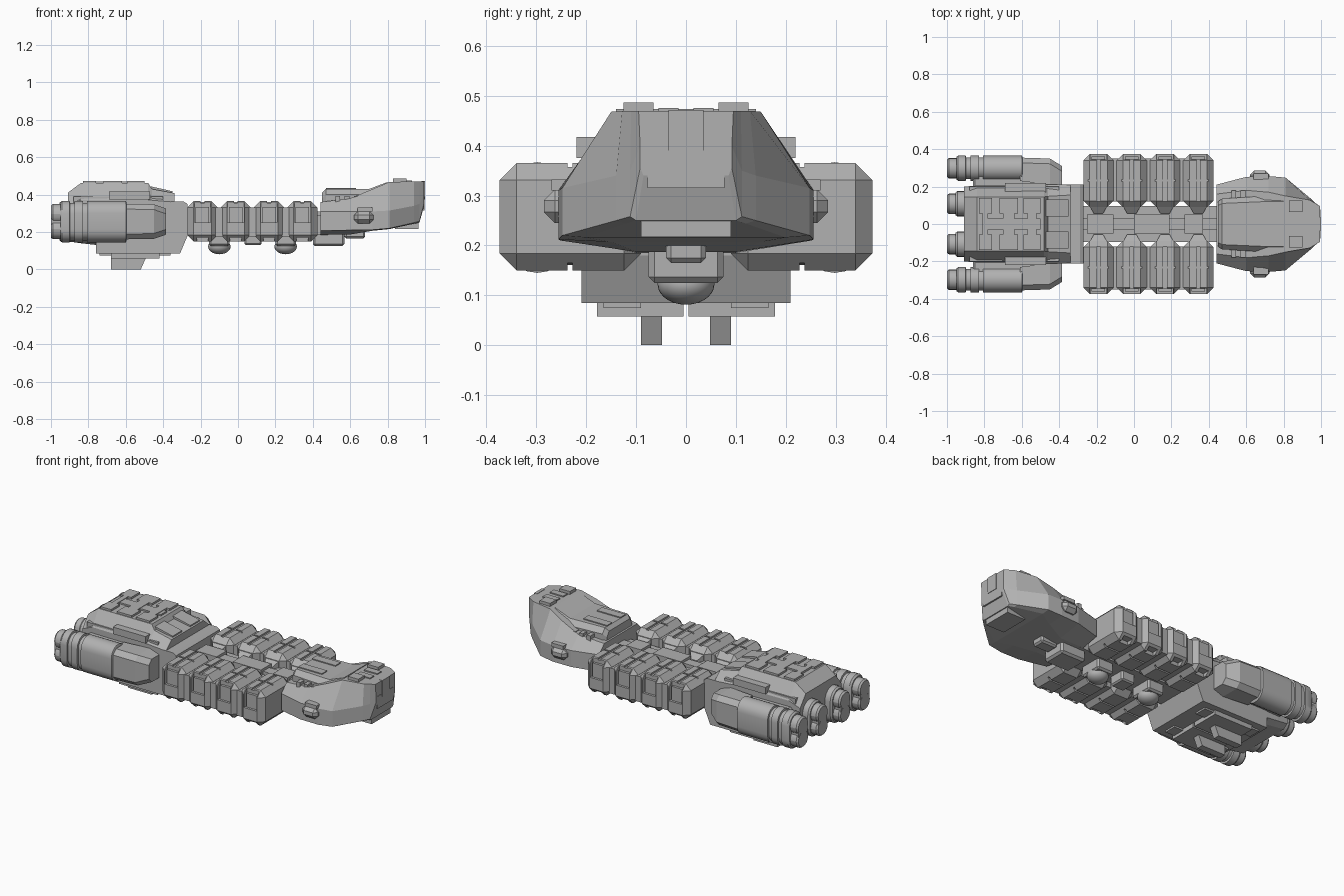
import bpy, bmesh, math
from mathutils import Vector

if "Cube" in bpy.data.objects:
    bpy.data.objects.remove(bpy.data.objects["Cube"])

GREY = (0.44, 0.44, 0.44, 1)
hull_grey = bpy.data.materials.new("hull_grey")
hull_grey.use_nodes = True
hull_grey.diffuse_color = GREY
hull_grey.node_tree.nodes["Principled BSDF"].inputs["Base Color"].default_value = GREY


def finish(name, bm, smooth=False, bevel=0):
    bmesh.ops.recalc_face_normals(bm, faces=bm.faces)
    mesh = bpy.data.meshes.new(name)
    bm.to_mesh(mesh)
    bm.free()
    mesh.materials.append(hull_grey)
    obj = bpy.data.objects.new(name, mesh)
    bpy.context.collection.objects.link(obj)
    if bevel:
        mod = obj.modifiers.new("chamfer", "BEVEL")
        mod.width = bevel
        mod.segments = 1
    if smooth:
        bpy.ops.object.select_all(action="DESELECT")
        obj.select_set(True)
        bpy.context.view_layer.objects.active = obj
        bpy.ops.object.shade_smooth_by_angle(angle=math.radians(35))
    return obj


def skin(name, rings, smooth=False, bevel=0):
    """Join equal rings of points into a closed skin."""
    bm = bmesh.new()
    loops = [[bm.verts.new(p) for p in ring] for ring in rings]
    count = len(loops[0])
    for a, b in zip(loops, loops[1:]):
        for i in range(count):
            j = (i + 1) % count
            bm.faces.new((a[i], a[j], b[j], b[i]))
    bm.faces.new(loops[0])
    bm.faces.new(loops[-1])
    return finish(name, bm, smooth, bevel)


def box(name, x, y, z, bevel=0):
    rings = [[(px, y[0], z[0]), (px, y[1], z[0]), (px, y[1], z[1]), (px, y[0], z[1])] for px in x]
    return skin(name, rings, bevel=bevel)


def pair(name, x, y, z, bevel=0):
    box("left_" + name, x, y, z, bevel)
    box("right_" + name, x, (-y[1], -y[0]), z, bevel)


def prism(name, outline, y0, y1):
    return skin(name, [[(x, y, z) for x, z in outline] for y in (y0, y1)])


def hull(name, sections):
    """Each section: x, floor y/z, side y, side low/high z, roof y/z."""
    rings = []
    for x, fy, fz, sy, low, high, ry, rz in sections:
        half = [(fy, fz), (sy, low), (sy, high), (ry, rz)]
        full = half + [(-y, z) for y, z in reversed(half)]
        rings.append([(x, y, z) for y, z in full])
    return skin(name, rings)


def pod(name, y, z, profile, steps=10):
    """Upright pill swept along x; profile rows: x, half width, half height."""
    rings = []
    for x, w, h in profile:
        ring = []
        for end in (0, 1):
            for i in range(steps + 1):
                a = math.pi * (end + i / steps)
                lift = (h - w) * (1 - 2 * end)
                ring.append((x, y + w * math.cos(a), z + lift + w * math.sin(a)))
        rings.append(ring)
    return skin(name, rings, smooth=True)


def cut(obj, name, x, y, z):
    cutter = box(name, x, y, z)
    cutter.hide_render = True
    cutter.hide_viewport = True
    cutter.display_type = "WIRE"
    mod = obj.modifiers.new("recess", "BOOLEAN")
    mod.object = cutter
    mod.solver = "EXACT"


def sided(side, near, far):
    return tuple(sorted((side * near, side * far)))


# Cargo containers in two rows of four
for col in range(4):
    cx = -0.19 + 0.178 * col
    for side, label in ((1, "left"), (-1, "right")):
        tag = f"{label}_{col + 1}"
        crate = box("container_" + tag, (cx - 0.081, cx + 0.081), sided(side, 0.09, 0.374), (0.15, 0.365), 0.034)
        cut(crate, "side_cutter_" + tag, (cx - 0.043, cx + 0.043), sided(side, 0.345, 0.4), (0.25, 0.4))
        cut(crate, "seam_cutter_" + tag, (cx - 0.1, cx + 0.1), sided(side, 0.228, 0.238), (0.357, 0.4))
        cut(crate, "floor_cutter_" + tag, (cx - 0.1, cx + 0.1), sided(side, 0.228, 0.238), (0.1, 0.165))
        cut(crate, "slot_cutter_" + tag, (cx - 0.01, cx + 0.01), sided(side, 0.12, 0.4), (0.355, 0.4))
        cut(crate, "keel_cutter_" + tag, (cx - 0.03, cx + 0.03), sided(side, 0.32, 0.4), (0.1, 0.172))
        box("hatch_" + tag, (cx - 0.036, cx + 0.036), sided(side, 0.32, 0.36), (0.245, 0.335))
        # Clamp narrows toward the spine
        skin("clamp_" + tag, [[(cx - w, side * y, 0.19), (cx + w, side * y, 0.19),
                               (cx + w, side * y, top), (cx - w, side * y, top)]
                              for y, w, top in ((0.055, 0.024, 0.3), (0.1, 0.05, 0.335))])
        if col < 3:
            box("coupling_" + tag, (cx + 0.07, cx + 0.11), sided(side, 0.12, 0.35), (0.175, 0.33))

# Spine and its underside
box("spine", (-0.32, 0.47), (-0.095, 0.095), (0.185, 0.29))
box("spine_ridge", (-0.3, 0.46), (-0.03, 0.03), (0.28, 0.31))
for i, (a, b) in enumerate(((-0.25, -0.11), (0, 0.19), (0.27, 0.37))):
    box(f"spine_block_{i + 1}", (a, b), (-0.05, 0.05), (0.28, 0.325))
box("keel_block", (0.035, 0.125), (-0.05, 0.05), (0.13, 0.2), 0.008)
for i, x in enumerate((-0.1, 0.255)):
    box(f"turret_mount_{i + 1}", (x - 0.055, x + 0.055), (-0.07, 0.07), (0.125, 0.2), 0.01)
    bm = bmesh.new()
    bmesh.ops.create_uvsphere(bm, u_segments=28, v_segments=14, radius=0.06)
    bmesh.ops.scale(bm, vec=Vector((1, 0.95, 0.68)), verts=bm.verts)
    bmesh.ops.translate(bm, vec=Vector((x, 0, 0.122)), verts=bm.verts)
    finish(f"turret_dome_{i + 1}", bm, smooth=True)

# Command head
hull("command_head", [
    (0.44, 0.1, 0.185, 0.21, 0.207, 0.31, 0.16, 0.36),
    (0.6, 0.1, 0.187, 0.252, 0.21, 0.31, 0.18, 0.38),
    (0.72, 0.15, 0.207, 0.256, 0.212, 0.31, 0.17, 0.43),
    (0.81, 0.2, 0.216, 0.248, 0.22, 0.315, 0.15, 0.468),
    (0.94, 0.12, 0.244, 0.14, 0.25, 0.34, 0.128, 0.47),
    (0.97, 0.1, 0.25, 0.112, 0.258, 0.35, 0.11, 0.47),
    (0.995, 0.085, 0.34, 0.092, 0.355, 0.4, 0.095, 0.47)])
hull("upper_deck", [
    (0.45, 0.1, 0.3, 0.12, 0.32, 0.38, 0.1, 0.41),
    (0.47, 0.11, 0.3, 0.135, 0.32, 0.4, 0.11, 0.43),
    (0.7, 0.11, 0.3, 0.15, 0.32, 0.4, 0.12, 0.43),
    (0.8, 0.11, 0.3, 0.14, 0.32, 0.42, 0.12, 0.468)])
box("nose_panel", (0.98, 1), (-0.035, 0.035), (0.375, 0.472))
box("nose_base", (0.95, 0.997), (-0.077, 0.077), (0.315, 0.39))
box("chin_lip", (0.84, 0.965), (-0.09, 0.09), (0.217, 0.25))
box("neck_block", (0.4, 0.57), (-0.075, 0.075), (0.125, 0.22), 0.012)
box("chin_sensor", (0.57, 0.68), (-0.04, 0.04), (0.165, 0.22), 0.01)
pair("brow_pad", (0.83, 0.9), (0.065, 0.125), (0.46, 0.487))
pair("roof_plate", (0.84, 0.93), (0.015, 0.055), (0.46, 0.476))
pair("deck_rail", (0.47, 0.63), (0.04, 0.09), (0.41, 0.436))
pair("side_thruster", (0.62, 0.725), (0.22, 0.285), (0.245, 0.312), 0.022)
pair("thruster_cap", (0.64, 0.72), (0.2, 0.27), (0.31, 0.332))
pair("cheek_plate", (0.46, 0.56), (0.15, 0.215), (0.22, 0.28))
for i in range(3):
    x = 0.52 + 0.05 * i
    pair(f"deck_vane_{i + 1}", (x, x + 0.025), (0.12, 0.18), (0.35, 0.392))

# Engine section body
hull("engine_body", [
    (-0.91, 0.17, 0.15, 0.2, 0.17, 0.34, 0.145, 0.41),
    (-0.84, 0.17, 0.14, 0.205, 0.16, 0.37, 0.145, 0.462),
    (-0.48, 0.17, 0.1, 0.21, 0.12, 0.37, 0.145, 0.462),
    (-0.46, 0.17, 0.1, 0.21, 0.12, 0.37, 0.148, 0.43),
    (-0.34, 0.17, 0.1, 0.21, 0.12, 0.36, 0.155, 0.408)])
prism("engine_keel", [(-0.76, 0.085), (-0.31, 0.085), (-0.27, 0.18), (-0.27, 0.35), (-0.29, 0.362),
                      (-0.36, 0.362), (-0.76, 0.25)], -0.21, 0.21)
pair("belly_plate", (-0.68, -0.42), (0.005, 0.178), (0.058, 0.1))
pair("belly_step", (-0.74, -0.36), (0.09, 0.165), (0.075, 0.1))
for side, label in ((1, "left"), (-1, "right")):
    prism(label + "_keel_fin", [(-0.68, 0.09), (-0.68, 0), (-0.52, 0), (-0.48, 0.09)], side * 0.048, side * 0.09)

# Roof plating and side bars
box("roof_spine", (-0.8, -0.5), (-0.03, 0.03), (0.45, 0.471))
for i, (a, b) in enumerate(((-0.83, -0.76), (-0.72, -0.62), (-0.59, -0.5))):
    pair(f"roof_slab_{i + 1}", (a, b), (0.055, 0.14), (0.45, 0.474))
    box(f"roof_bar_{i + 1}", (a + 0.02, b - 0.02), (-0.06, 0.06), (0.45, 0.474))
pair("side_bar", (-0.69, -0.47), (0.15, 0.22), (0.375, 0.417))
pair("side_rail", (-0.88, -0.4), (0.15, 0.2), (0.35, 0.39))
for side, label in ((1, "left"), (-1, "right")):
    prism(label + "_slope_plate", [(-0.47, 0.42), (-0.47, 0.445), (-0.35, 0.418), (-0.35, 0.4)], side * 0.04, side * 0.13)

# Engine pods and twin nozzles
MID = 0.256
for side, label in ((1, "left"), (-1, "right")):
    pod(label + "_engine_pod", side * 0.298, MID, [
        (-0.95, 0.06, 0.102), (-0.94, 0.067, 0.111), (-0.9, 0.067, 0.111), (-0.898, 0.058, 0.1),
        (-0.875, 0.058, 0.1), (-0.873, 0.067, 0.111), (-0.83, 0.067, 0.111), (-0.828, 0.058, 0.1),
        (-0.808, 0.058, 0.1), (-0.806, 0.067, 0.111), (-0.6, 0.067, 0.111), (-0.595, 0.06, 0.1)])
    rings = []
    for x, near, far, rise in ((-0.61, 0.23, 0.355, 0.095), (-0.45, 0.21, 0.35, 0.092), (-0.385, 0.2, 0.31, 0.07)):
        c = 0.028
        outline = [(near, -rise), (far - c, -rise), (far, c - rise), (far, rise - c), (far - c, rise), (near, rise)]
        rings.append([(x, side * y, MID + z) for y, z in outline])
    skin(label + "_pod_intake", rings)
    box(label + "_pod_pylon", (-0.86, -0.42), sided(side, 0.18, 0.27), (0.19, 0.335), 0.01)
    pod(label + "_inner_engine", side * 0.108, MID, [
        (-0.955, 0.06, 0.1), (-0.945, 0.068, 0.108), (-0.85, 0.068, 0.108)])
    for place, y in (("outer", 0.298), ("inner", 0.108)):
        box(f"{label}_{place}_nozzle_waist", (-0.999, -0.93), sided(side, y - 0.042, y + 0.042), (MID - 0.04, MID + 0.04))
        for level, offset in (("upper", 0.04), ("lower", -0.04)):
            pod(f"{label}_{place}_{level}_nozzle", side * y, MID + offset, [
                (-0.93, 0.054, 0.054), (-0.99, 0.054, 0.054), (-1, 0.046, 0.046)])
